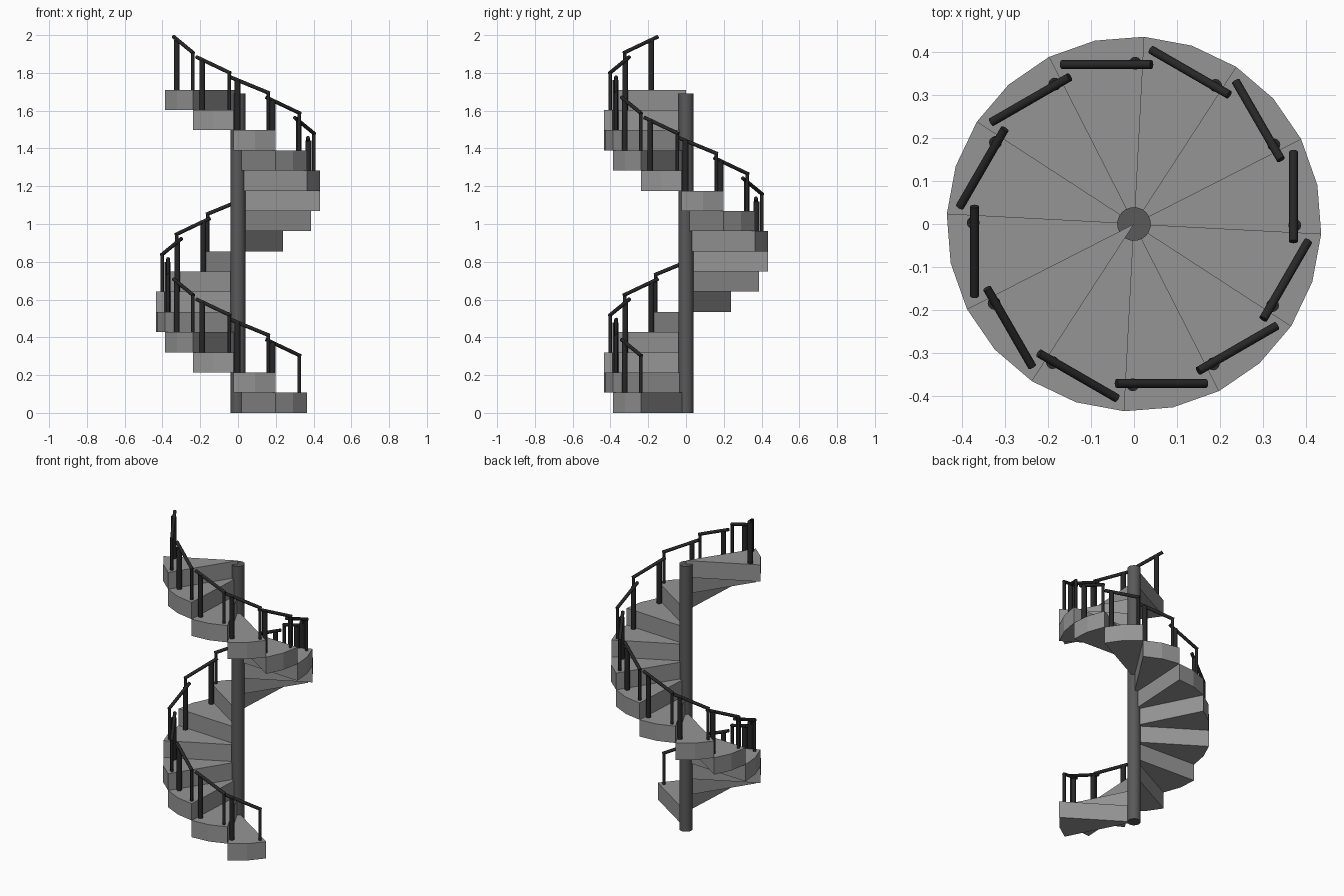
import bpy, bmesh
from math import radians, cos, sin
from mathutils import Vector, Matrix

if "Cube" in bpy.data.objects:
    bpy.data.objects.remove(bpy.data.objects["Cube"])

STEPS, RISE, R = 16, 0.1069, 0.435


def make(name, bm, mat):
    bmesh.ops.recalc_face_normals(bm, faces=bm.faces)
    me = bpy.data.meshes.new(name)
    bm.to_mesh(me)
    bm.free()
    me.materials.append(mat)
    ob = bpy.data.objects.new(name, me)
    bpy.context.collection.objects.link(ob)
    return ob


def material(name, v):
    m = bpy.data.materials.new(name)
    m.diffuse_color = (v, v, v, 1)
    m.use_nodes = True
    m.node_tree.nodes["Principled BSDF"].inputs["Base Color"].default_value = m.diffuse_color
    return m


def rod(name, a, b, r, sides, mat):
    a, b = Vector(a), Vector(b)
    d = b - a
    bm = bmesh.new()
    rot = d.to_track_quat('Z', 'Y').to_matrix().to_4x4()
    bmesh.ops.create_cone(bm, cap_ends=True, segments=sides, radius1=r, radius2=r,
                          depth=d.length, matrix=Matrix.Translation((a + b) / 2) @ rot)
    ob = make(name, bm, mat)
    bpy.context.view_layer.objects.active = ob
    ob.select_set(True)
    bpy.ops.object.shade_smooth_by_angle(angle=radians(40))
    ob.select_set(False)
    return ob


stone = material("step_grey", 0.3)
steel = material("pole_grey", 0.1)
dark = material("rail_black", 0.02)

# Central pole
rod("central_pole", (0, 0, 0), (0, 0, 1.69), 0.039, 24, steel)

for k in range(STEPS):
    base, top = k * RISE, (k + 1) * RISE

    # Wedge tread, climbing clockwise, two facets on the rim
    bm = bmesh.new()
    pts = [(0, 0)] + [(R * cos(radians(a)), R * sin(radians(a)))
                      for a in (-63 - 30 * k, -48 - 30 * k, -33 - 30 * k)]
    face = bm.faces.new([bm.verts.new((x, y, base)) for x, y in pts])
    ext = bmesh.ops.extrude_face_region(bm, geom=[face], use_keep_orig=True)
    bmesh.ops.translate(bm, vec=(0, 0, RISE),
                        verts=[v for v in ext["geom"] if isinstance(v, bmesh.types.BMVert)])
    make(f"tread_{k + 1}", bm, stone)

    # Thin start post, thick end post and sloping handrail of this tread
    turn = Matrix.Rotation(radians(30 - 30 * k), 4, 'Z')

    def p(x, y, h):
        return turn @ Vector((x, y, top + h))

    rod(f"thin_post_{k + 1}", p(0.161, -0.37, 0), p(0.161, -0.37, 0.199), 0.009, 12, dark)
    rod(f"thick_post_{k + 1}", p(-0.003, -0.373, 0), p(-0.003, -0.373, 0.265), 0.015, 12, dark)
    rod(f"handrail_{k + 1}", p(0.168, -0.37, 0.195), p(-0.041, -0.37, 0.281), 0.01, 12, dark)
